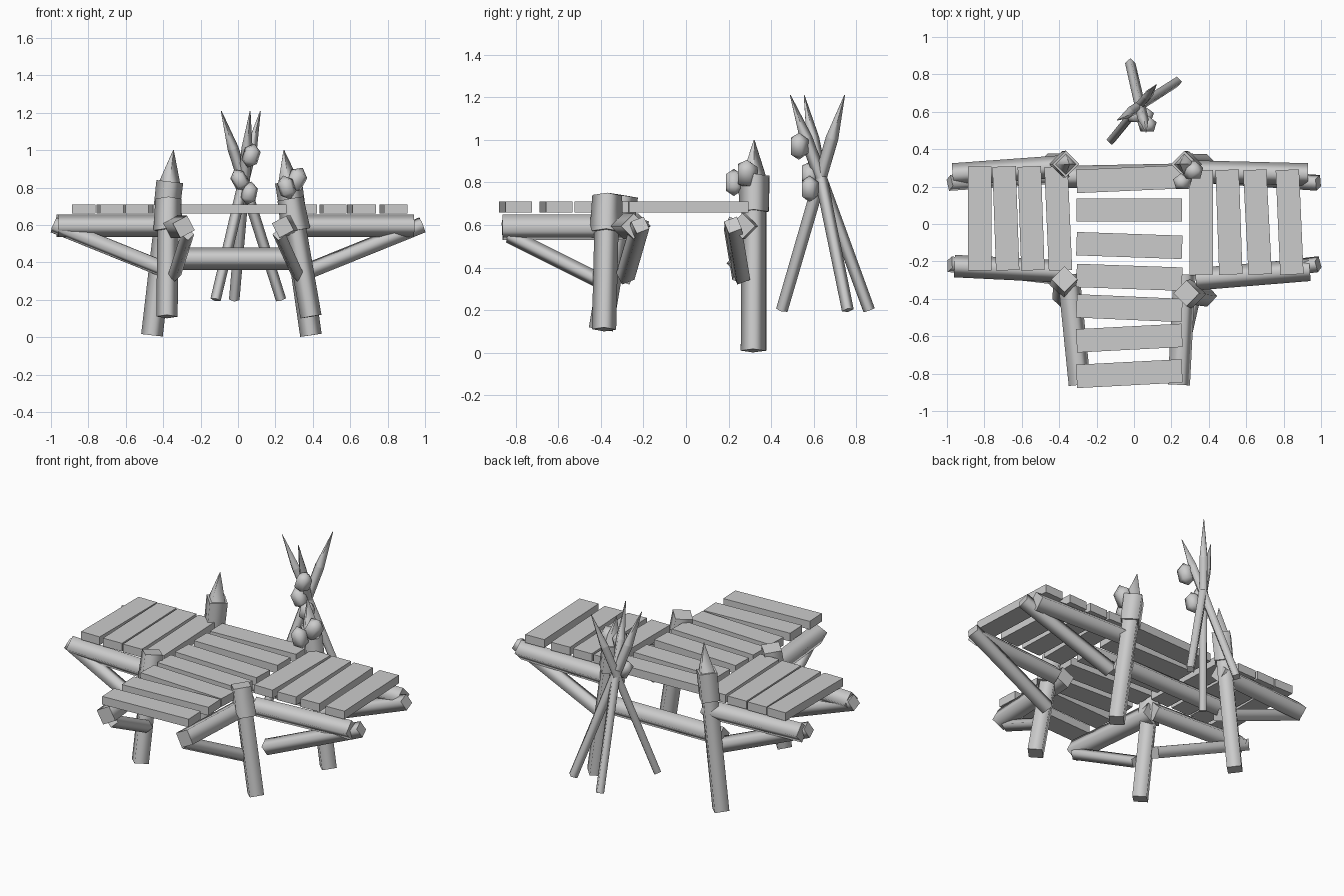
import bpy, bmesh, math
from mathutils import Vector, Matrix

cube = bpy.data.objects.get("Cube")
if cube:
    bpy.data.objects.remove(cube)

wood = bpy.data.materials.new("weathered_grey")
wood.use_nodes = True
GREY = (0.6, 0.6, 0.6, 1)
wood.diffuse_color = GREY
wood.node_tree.nodes["Principled BSDF"].inputs["Base Color"].default_value = GREY


def finish(name, bm, smooth):
    mesh = bpy.data.meshes.new(name)
    bmesh.ops.recalc_face_normals(bm, faces=bm.faces)
    for f in bm.faces:
        f.smooth = smooth
    bm.to_mesh(mesh)
    bm.free()
    mesh.materials.append(wood)
    obj = bpy.data.objects.new(name, mesh)
    bpy.context.collection.objects.link(obj)
    return obj


def log(name, start, end, r1, r2=None, twist=0.0, sides=4):
    """Rough hewn log between two points, with flat sawn ends."""
    a, b = Vector(start), Vector(end)
    axis = (b - a).normalized()
    # one corner faces up on beams, and forward on posts
    ref = Vector((0, 0, 1)) if abs(axis.z) < 0.8 else Vector((0, -1, 0))
    u = (ref - axis * ref.dot(axis)).normalized()
    v = axis.cross(u)
    bm = bmesh.new()
    rings = []
    for centre, r in ((a, r1), (b, r1 if r2 is None else r2)):
        angles = [twist + math.tau * i / sides for i in range(sides)]
        rings.append([bm.verts.new(centre + (u * math.cos(t) + v * math.sin(t)) * r) for t in angles])
    for i in range(sides):
        j = (i + 1) % sides
        bm.faces.new((rings[0][i], rings[0][j], rings[1][j], rings[1][i]))
    for ring in rings:
        bm.faces.new(ring)
    obj = finish(name, bm, True)
    # keep the sawn ends crisp
    caps = obj.data.polygons[-2:]
    rim = {key for cap in caps for key in cap.edge_keys}
    for cap in caps:
        cap.use_smooth = False
    for e in obj.data.edges:
        e.use_edge_sharp = e.key in rim
    return obj


def plank(name, x, y, length, width, angle, z=0.685):
    bm = bmesh.new()
    m = Matrix.Translation((x, y, z)) @ Matrix.Rotation(math.radians(angle), 4, 'Z')
    bmesh.ops.create_cube(bm, size=1, matrix=m @ Matrix.Diagonal((length, width, 0.05, 1)))
    finish(name, bm, False)


def lump(name, centre, size, tilt):
    """Faceted hanging ornament."""
    bm = bmesh.new()
    m = Matrix.Translation(centre) @ Matrix.Rotation(tilt, 4, 'Y') @ Matrix.Diagonal((0.9, 0.9, 1.15, 1))
    bmesh.ops.create_uvsphere(bm, u_segments=5, v_segments=3, radius=size, matrix=m)
    finish(name, bm, True)


# Front posts with a binding around the top
for side, foot, top in (("right", (-0.38, -0.40, 0.11), (-0.372, -0.295, 0.74)),
                        ("left", (0.39, -0.385, 0.11), (0.28, -0.37, 0.74))):
    foot, top = Vector(foot), Vector(top)
    log(f"front_post_{side}", foot, top, 0.057)
    log(f"front_post_binding_{side}", foot.lerp(top, 0.73), top, 0.078, 0.07)

# Back posts, bound and sharpened
for side, foot, top in (("right", (-0.46, 0.32, 0.01), (-0.345, 0.32, 1.0)),
                        ("left", (0.39, 0.315, 0.01), (0.245, 0.32, 1.0))):
    foot, top = Vector(foot), Vector(top)
    log(f"back_post_{side}", foot, foot.lerp(top, 0.83), 0.058)
    log(f"back_post_binding_{side}", foot.lerp(top, 0.66), foot.lerp(top, 0.83), 0.07, 0.072)
    log(f"back_post_point_{side}", foot.lerp(top, 0.83), top, 0.055, 0.002)

# Low rail between the back posts
log("back_rail", (-0.43, 0.25, 0.42), (0.33, 0.265, 0.42), 0.06)

# Wing beams: tip and root positions
beams = (("front_left", (0.94, -0.245), (0.33, -0.295)), ("back_left", (0.93, 0.265), (0.33, 0.28)),
         ("front_right", (-0.96, -0.225), (-0.35, -0.255)), ("back_right", (-0.97, 0.265), (-0.35, 0.31)))
for name, tip, root in beams:
    log(f"wing_beam_{name}", (*tip, 0.595), (*root, 0.595), 0.06)

# Diagonal braces under the wings
for side, s in (("left", 1), ("right", -1)):
    for end, tip, root in (("front", -0.215, -0.285), ("back", 0.22, 0.26)):
        log(f"wing_brace_{end}_{side}", (s * 0.985, tip, 0.6), (s * 0.39, root, 0.36), 0.046, twist=0.4)

# Front pier beams and braces
for side, tip, root, low in (("right", -0.29, -0.35, -0.34), ("left", 0.24, 0.27, 0.32)):
    log(f"pier_beam_{side}", (tip, -0.86, 0.59), (root, -0.27, 0.59), 0.062, twist=0.3)
    log(f"pier_brace_{side}", (tip - 0.02 if tip > 0 else tip + 0.02, -0.83, 0.55), (low, -0.39, 0.33), 0.036)

# Deck planks: side wings
for i, (x, tilt) in enumerate(((-0.825, 0), (-0.685, 2), (-0.55, 2), (-0.405, 2.5))):
    plank(f"right_wing_plank_{i + 1}", x, 0.03, 0.125, 0.555, tilt)
for i, (x, tilt) in enumerate(((0.36, 0), (0.508, 2), (0.66, 3), (0.832, 2.5))):
    plank(f"left_wing_plank_{i + 1}", x, 0.01, 0.125, 0.56, tilt)

# Deck planks: middle and pier
for i, (y, tilt) in enumerate(((0.24, 2.5), (0.075, 0), (-0.115, -2), (-0.285, -2),
                               (-0.45, -2.5), (-0.61, 3), (-0.80, 3))):
    plank(f"middle_plank_{i + 1}", -0.025, y, 0.565, 0.125, tilt)

# Stack of crossed spears
spears = (((-0.02, 0.86, 0.2), (0.065, 0.49, 1.21)),
          ((0.23, 0.76, 0.2), (-0.09, 0.555, 1.21)),
          ((-0.12, 0.45, 0.2), (0.12, 0.745, 1.21)))
for i, (foot, tip) in enumerate(spears):
    foot, tip = Vector(foot), Vector(tip)
    neck = foot.lerp(tip, 0.8)
    log(f"spear_shaft_{i + 1}", foot, neck, 0.028, 0.03)
    log(f"spear_head_{i + 1}", neck, tip, 0.03, 0.002)

# Ornaments tied to the spears and to the back left post
for i, (centre, size, tilt) in enumerate((((0.07, 0.53, 0.97), 0.058, 0.3), ((0.01, 0.58, 0.84), 0.055, -0.5),
                                          ((0.06, 0.58, 0.77), 0.055, 0.2), ((0.31, 0.285, 0.84), 0.065, 0.5),
                                          ((0.26, 0.225, 0.80), 0.058, -0.3))):
    lump(f"ornament_{i + 1}", centre, size, tilt)
